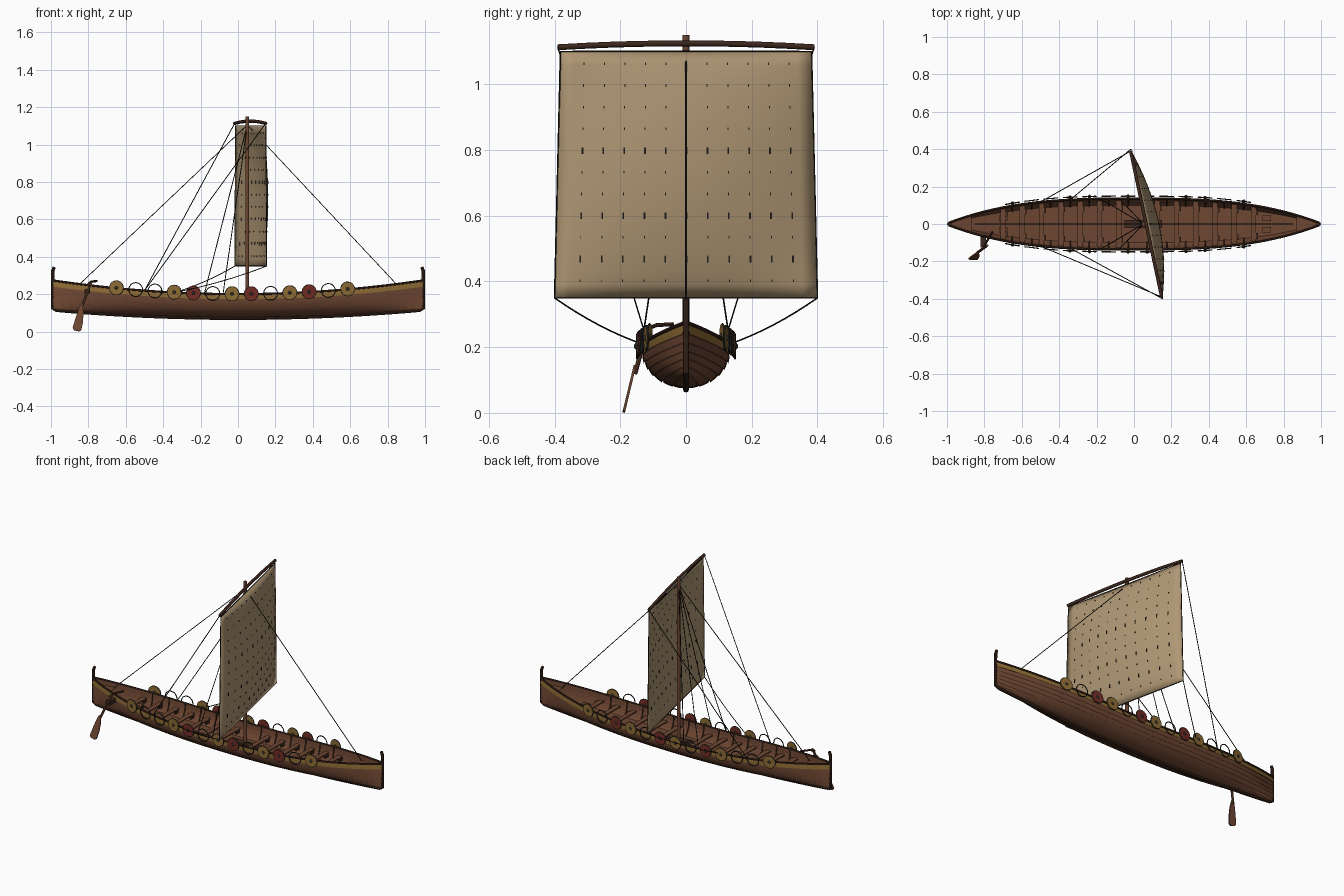
import bpy, bmesh, math
from mathutils import Matrix, Vector

cube = bpy.data.objects.get("Cube")
if cube:
    bpy.data.objects.remove(cube, do_unlink=True)


def material(name, *rgb):
    m = bpy.data.materials.new(name)
    m.use_nodes = True
    m.diffuse_color = (*rgb, 1)
    m.node_tree.nodes["Principled BSDF"].inputs["Base Color"].default_value = (*rgb, 1)
    return m


WOOD = material("hull brown", 0.155, 0.062, 0.032)
DARK = material("dark timber", 0.05, 0.022, 0.013)
GOLD = material("ochre paint", 0.27, 0.15, 0.035)
RED = material("dull red paint", 0.17, 0.025, 0.018)
SAIL = material("sail cloth", 0.43, 0.31, 0.175)
ROPE = material("tarred rope", 0.012, 0.011, 0.009)
IRON = material("dark iron", 0.03, 0.03, 0.026)


def finish(name, mesh, *mats, smooth=True):
    for m in mats:
        mesh.materials.append(m)
    ob = bpy.data.objects.new(name, mesh)
    bpy.context.scene.collection.objects.link(ob)
    if smooth:
        bpy.ops.object.select_all(action="DESELECT")
        ob.select_set(True)
        bpy.context.view_layer.objects.active = ob
        bpy.ops.object.shade_smooth_by_angle(angle=math.radians(40))
    return ob


def from_bm(name, bm, *mats, smooth=True):
    mesh = bpy.data.meshes.new(name)
    bm.to_mesh(mesh)
    bm.free()
    return finish(name, mesh, *mats, smooth=smooth)


def tubes(name, paths, radius, mat, cyclic=False, sides=2):
    """Round rods along point lists, joined into one mesh."""
    cu = bpy.data.curves.new(name, "CURVE")
    cu.dimensions = "3D"
    cu.bevel_depth, cu.bevel_resolution, cu.use_fill_caps = radius, sides, True
    for path in paths:
        sp = cu.splines.new("POLY")
        sp.points.add(len(path) - 1)
        for p, co in zip(sp.points, path):
            p.co = (*co, 1)
        sp.use_cyclic_u = cyclic
    tmp = bpy.data.objects.new("tmp", cu)
    mesh = bpy.data.meshes.new_from_object(tmp)
    bpy.data.objects.remove(tmp)
    mesh.materials.clear()
    return finish(name, mesh, mat)


def boxes(name, items, mat):
    bm = bmesh.new()
    for center, size in items:
        bmesh.ops.create_cube(bm, size=1, matrix=Matrix.Translation(center) @ Matrix.Diagonal((*size, 1)))
    return from_bm(name, bm, mat, smooth=False)


def add_strip(bm, a, b, mat=0, flip=False):
    """Quad strip between two point rows."""
    va, vb = [[bm.verts.new(p) for p in row] for row in (a, b)]
    for i in range(len(a) - 1):
        q = [va[i], va[i + 1], vb[i + 1], vb[i]]
        bm.faces.new(q[::-1] if flip else q).material_index = mat


# Hull lines
def width(x): return 0.133 * (1 - min(abs(x), 1) ** 2.9) + 0.003
def sheer(x): return 0.2 + 0.075 * x * x
def keel_z(x): return 0.075 + 0.045 * x * x


def hull_point(x, t, s, out=0.0):
    a = t * math.pi / 2
    return (x, s * (width(x) * math.sin(a) + out),
            keel_z(x) + (sheer(x) - keel_z(x)) * (1 - math.cos(a)))


def spread(a, b, n): return [a + (b - a) * i / n for i in range(n + 1)]


XS = spread(-0.99, 0.99, 48)

# Lapped planks, the top one painted, and a plain inner lining
planks, lining = bmesh.new(), bmesh.new()
edges = [0, 0.17, 0.34, 0.5, 0.62, 0.74, 0.86, 1]
for s in (1, -1):
    for k, (lo, hi) in enumerate(zip(edges, edges[1:])):
        rows = [[hull_point(x, t, s, o) for x in XS]
                for t, o in ((lo, 0.004 if k else 0), ((lo + hi) / 2, 0.002), (hi, 0))]
        for a, b in zip(rows, rows[1:]):
            add_strip(planks, a, b, int(k == len(edges) - 2), s > 0)
        inner = [[hull_point(x, t, s, -min(0.005, width(x) * 0.5)) for x in XS] for t in (lo, hi)]
        add_strip(lining, *inner, 0, s < 0)
from_bm("hull_planks", planks, WOOD, GOLD, smooth=False)
from_bm("hull_lining", lining, WOOD)

tubes("gunwale_rails", [[hull_point(x, 1, s) for x in XS] for s in (1, -1)], 0.006, DARK)
end = [(0.983, 0.345), (0.99, 0.325), (0.991, 0.28), (0.991, 0.125)]
tubes("keel_and_stem_posts", [[(-x, 0, z) for x, z in end]
      + [(x, 0, keel_z(x) - 0.004) for x in spread(-0.97, 0.97, 30)]
      + [(x, 0, z) for x, z in end[::-1]]], 0.009, DARK)

# Floor and raised end decks
bm = bmesh.new()
for lo, hi, t in ((-0.92, 0.92, 0.56), (-0.98, -0.87, 0.88), (0.87, 0.98, 0.88)):
    add_strip(bm, *[[hull_point(x, t, s) for x in spread(lo, hi, 30)] for s in (-1, 1)])
from_bm("floor_boards", bm, WOOD, smooth=False)

# Rowing benches with knees, frames and small chests
STATIONS = [-0.65 + 0.103 * i for i in range(13)]
bench_x = [x - 0.05 for x in STATIONS + [0.689] if abs(x - 0.09) > 0.06]
boxes("rowing_benches", [((x, 0, sheer(x) - 0.04), (0.028, width(x) * 1.88, 0.008)) for x in bench_x], WOOD)
boxes("bench_knees", [((x + 0.018, s * width(x) * 0.62, sheer(x) - 0.046), (0.01, 0.03, 0.02))
                      for x in bench_x for s in (1, -1)], DARK)
tubes("frames", [[hull_point(x, t, s, -0.006) for t in spread(0.5, 1, 6)]
                 for x in STATIONS for s in (1, -1)], 0.004, DARK)
boxes("chests", [((x, y, sheer(x) - 0.075), (0.045, 0.03, 0.025))
                 for x in (-0.7, 0.71) for y in (-0.03, 0.03)], WOOD)
boxes("mast_step", [((0.05, 0, 0.135), (0.2, 0.045, 0.03))], DARK)

# Mast and yard
MAST = Vector((0.05, 0, 1.105))
tubes("mast", [[(0.05, 0, 0.09), (0.05, 0, 1.15)]], 0.010, WOOD, sides=4)
YARD = [Vector((0.065 - y * 0.2125, y, 1.125 - 0.012 * (y / 0.39) ** 2)) for y in spread(0.39, -0.39, 10)]
tubes("yard", [YARD], 0.009, DARK, sides=4)


# Sail, bellied towards the bow
def sail_point(u, v):
    y = u * (0.4 - 0.018 * v)
    belly = 0.066 * (1 - u * u) * max(0, math.sin(math.pi * v)) ** 0.7
    return Vector((0.068 - y * 0.2125 + belly, y, 0.35 + 0.75 * v))


bm = bmesh.new()
N = 18
grid = [[bm.verts.new(sail_point(-1 + 2 * i / N, j / N)) for i in range(N + 1)] for j in range(N + 1)]
for j in range(N):
    for i in range(N):
        bm.faces.new((grid[j][i], grid[j][i + 1], grid[j + 1][i + 1], grid[j + 1][i]))
sail = from_bm("sail", bm, SAIL)
mod = sail.modifiers.new("thickness", "SOLIDIFY")
mod.thickness, mod.offset = 0.003, 0
ring = spread(-1, 1, N)
border = ([sail_point(u, 0) for u in ring] + [sail_point(1, (u + 1) / 2) for u in ring]
          + [sail_point(-u, 1) for u in ring] + [sail_point(-1, (1 - u) / 2) for u in ring])
tubes("sail_bolt_rope", [border], 0.0025, ROPE, cyclic=True)

# Reef ties in columns, longer on the main rows
ties = []
for c in range(11):
    for r, v in enumerate(spread(0.07, 0.95, 10)):
        h = 0.02 if r in (1, 3, 6) else 0.008
        ties.append((sail_point(-0.81 + 0.163 * c, v), (0.007, 0.005 if h > 0.01 else 0.003, h)))
boxes("reef_ties", ties, ROPE)


# Rigging
def line(a, b, sag=0.0):
    a, b = Vector(a), Vector(b)
    return [a.lerp(b, t) - Vector((0, 0, 4 * sag * t * (1 - t))) for t in spread(0, 1, 8)]


ropes = [line(MAST, (x, 0, 0.25)) for x in (-0.85, 0.85)]
for s in (1, -1):
    ropes += [line(MAST, hull_point(x, 1, s)) for x in (-0.18, -0.08)]
    ropes.append(line(YARD[0 if s > 0 else -1], hull_point(-0.5, 1, s)))
    ropes.append(line(sail_point(s, 0), hull_point(-0.34, 1, s), 0.012))
tubes("rigging", ropes, 0.0024, ROPE, sides=1)

# Shields along both rails; some stations carry only an open hoop
discs = {"G": bmesh.new(), "R": bmesh.new()}
bosses, rims = bmesh.new(), []
for x, kind in zip(STATIONS, "GOOGROGROGROG"):
    for s in (1, -1):
        turn = math.atan2(width(x + 0.01) - width(x - 0.01), 0.02)
        place = (Matrix.Translation((x, s * (width(x) + 0.013), sheer(x) + 0.002))
                 @ Matrix.Rotation(s * turn, 4, "Z") @ Matrix.Rotation(-s * math.pi / 2, 4, "X"))
        rims.append([place @ Vector((0.037 * math.cos(a), 0.037 * math.sin(a), 0))
                     for a in spread(0, 2 * math.pi, 24)[:-1]])
        if kind in discs:
            bmesh.ops.create_cone(discs[kind], cap_ends=True, segments=24, radius1=0.037,
                                  radius2=0.036, depth=0.007, matrix=place)
            bmesh.ops.create_uvsphere(bosses, u_segments=10, v_segments=6, radius=0.010, matrix=place)
from_bm("ochre_shields", discs["G"], GOLD)
from_bm("red_shields", discs["R"], RED)
from_bm("shield_bosses", bosses, IRON)
tubes("shield_rims", rims, 0.003, IRON, cyclic=True, sides=1)

# Steering oar on the right quarter
tubes("steering_oar_shaft", [[(-0.785, -0.115, 0.265), (-0.84, -0.155, 0.12)]], 0.007, WOOD)
tubes("tiller", [[(-0.80, -0.12, 0.255), (-0.785, -0.09, 0.267), (-0.755, -0.04, 0.27)]], 0.006, DARK)
boxes("oar_mount", [((-0.805, -0.092, 0.215), (0.03, 0.065, 0.025))], DARK)
bm = bmesh.new()
outline = [(-0.831, 0.145), (-0.826, 0.1), (-0.829, 0.05), (-0.838, 0.008), (-0.85, 0.001),
           (-0.878, 0.008), (-0.884, 0.02), (-0.866, 0.08), (-0.845, 0.14)]
bm.faces.new([bm.verts.new((x, -0.19 + 0.24 * z, z)) for x, z in outline])
blade = from_bm("steering_oar_blade", bm, WOOD, smooth=False)
mod = blade.modifiers.new("thickness", "SOLIDIFY")
mod.thickness, mod.offset = 0.008, 0
